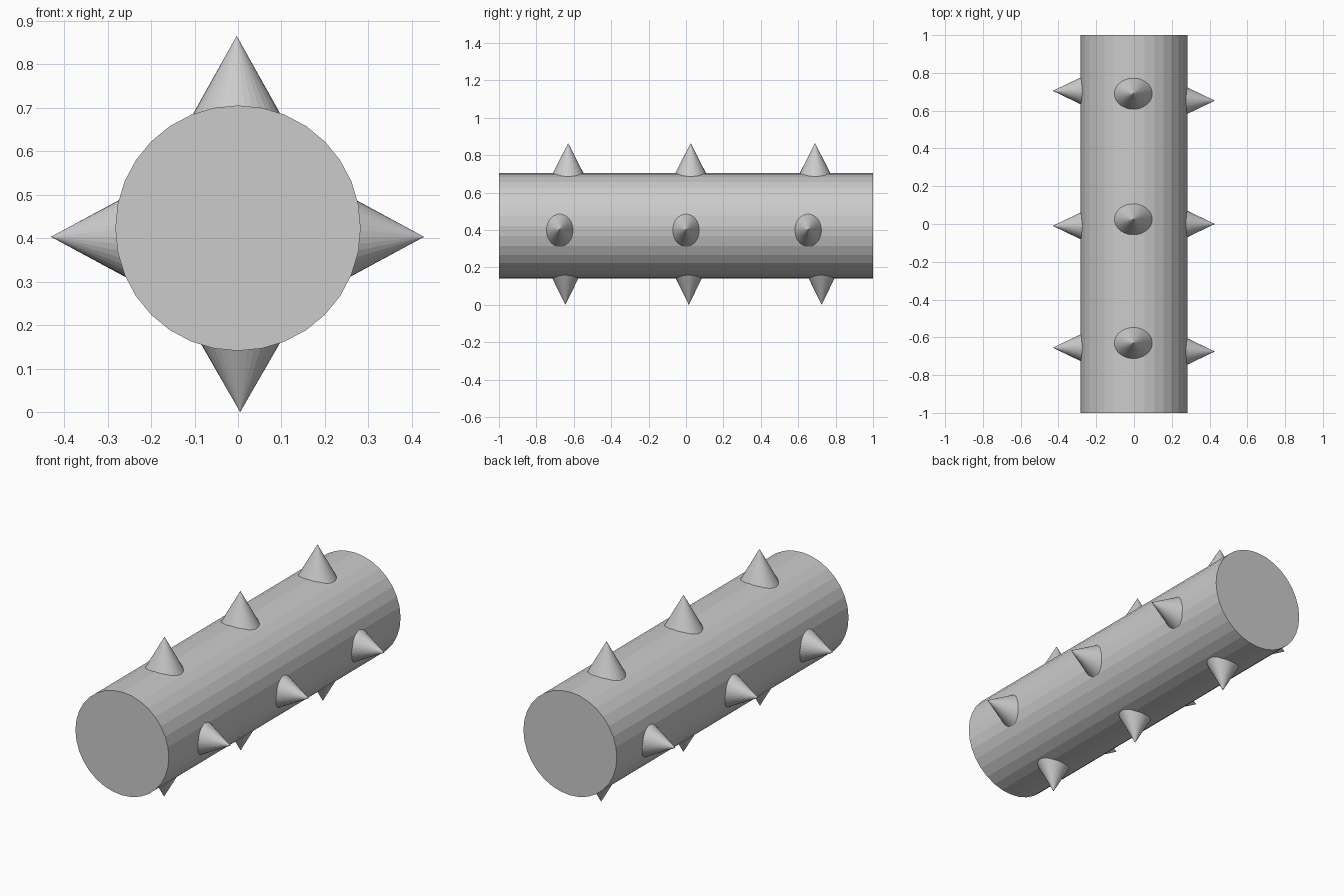
import bpy
from math import pi
from mathutils import Matrix, Vector

cube = bpy.data.objects.get("Cube")
if cube:
    bpy.data.objects.remove(cube, do_unlink=True)

grey = bpy.data.materials.new("plain grey")
grey.use_nodes = True
colour = (0.6, 0.6, 0.6, 1)
grey.diffuse_color = colour
grey.node_tree.nodes["Principled BSDF"].inputs["Base Color"].default_value = colour

RADIUS, CENTRE_Z = 0.282, 0.423

# Log body, lying along y
bpy.ops.mesh.primitive_cylinder_add(vertices=32, radius=RADIUS, depth=2,
                                    location=(0, 0, CENTRE_Z), rotation=(pi / 2, 0, 0))
body = bpy.context.object
body.name = "log_body"
body.data.materials.append(grey)


def spike(name, tip, turn, across, along, height=0.25):
    """Elliptical cone with its point at tip, turned about the y axis."""
    bpy.ops.mesh.primitive_cone_add(vertices=32, radius1=1, radius2=0, depth=1)
    cone = bpy.context.object
    cone.name = name
    # Put the point at the origin, then stretch, turn and place it
    cone.data.transform(Matrix.Translation((0, 0, -0.5)))
    cone.data.transform(Matrix.Diagonal((across * height, along * height, height, 1)))
    cone.matrix_world = Matrix.Translation(Vector(tip)) @ Matrix.Rotation(turn, 4, "Y")
    cone.data.materials.append(grey)


# Rows of spikes: tip x, tip z, turn, slopes across and along, y positions
rows = {
    "top": (-0.003, 0.865, 0, 0.56, 0.51, (-0.63, 0.025, 0.69)),
    "bottom": (0.005, 0.0, pi, 0.575, 0.49, (-0.645, 0.015, 0.725)),
    "left": (0.428, 0.403, pi / 2, 0.54, 0.48, (-0.675, 0.0, 0.653)),
    "right": (-0.43, 0.403, -pi / 2, 0.54, 0.48, (-0.655, -0.01, 0.705)),
}
for side, (x, z, turn, across, along, places) in rows.items():
    for place, y in zip(("front", "middle", "back"), places):
        spike(f"{side}_spike_{place}", (x, y, z), turn, across, along)
